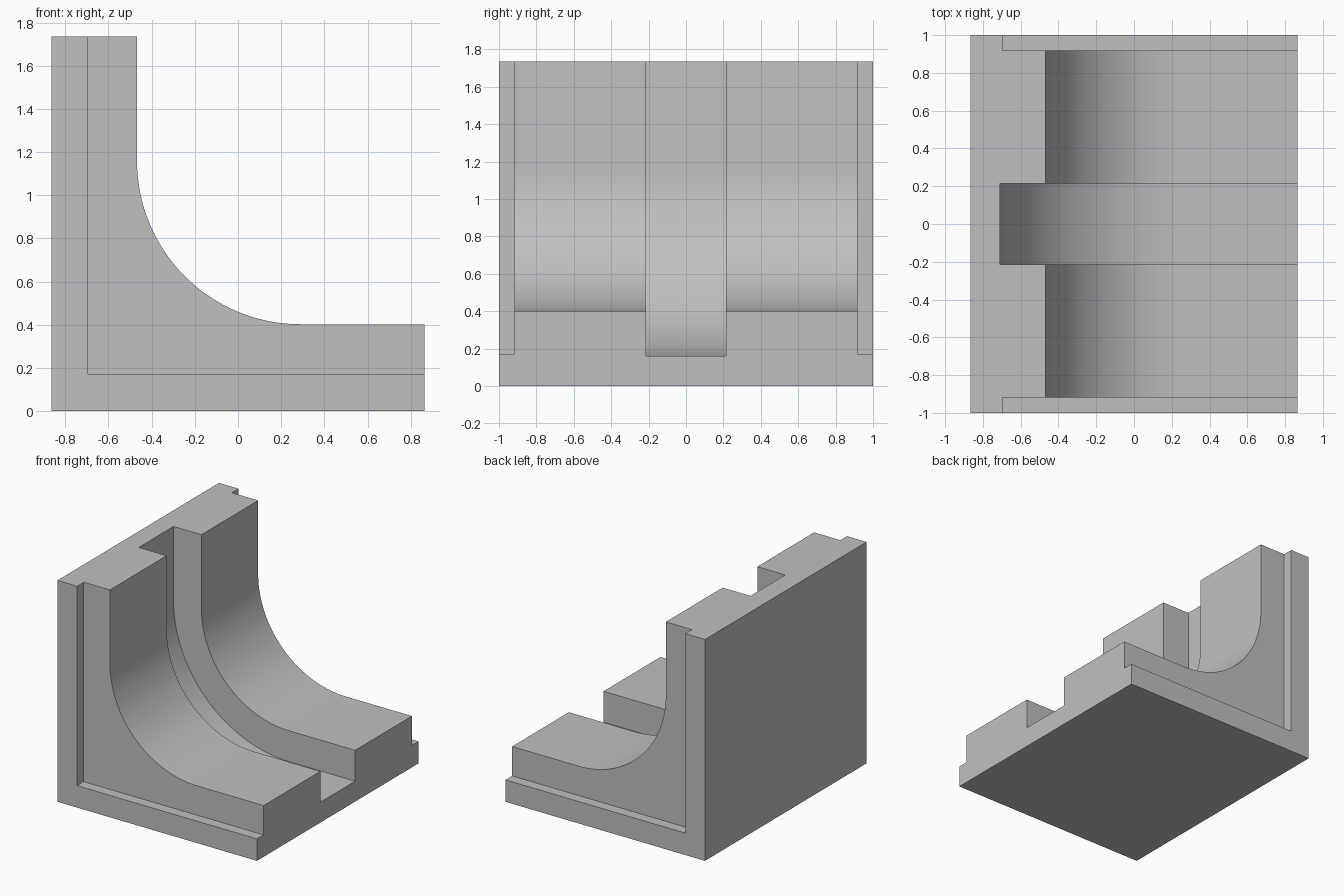
import bpy
import bmesh
from math import cos, sin, pi, radians

cube = bpy.data.objects.get("Cube")
if cube:
    bpy.data.objects.remove(cube, do_unlink=True)

HALF_X, HEIGHT, HALF_Y = 0.865, 1.735, 1.0
ARC_X, ARC_Z = 0.29, 1.16          # shared centre of both curved surfaces
SEGMENTS = 32

grey = bpy.data.materials.new("plain grey")
grey.use_nodes = True
colour = (0.53, 0.53, 0.53, 1)
grey.diffuse_color = colour
grey.node_tree.nodes["Principled BSDF"].inputs["Base Color"].default_value = colour


def cove(radius):
    """Quarter arc from the upright wall down to the floor."""
    steps = [pi + pi / 2 * i / SEGMENTS for i in range(SEGMENTS + 1)]
    return [(ARC_X + radius * cos(a), ARC_Z + radius * sin(a)) for a in steps]


def extrude_profile(name, points, y0, y1):
    """Prism from an x-z outline, running from y0 to y1."""
    bm = bmesh.new()
    face = bm.faces.new([bm.verts.new((x, y0, z)) for x, z in points])
    grown = bmesh.ops.extrude_face_region(bm, geom=[face])["geom"]
    verts = [g for g in grown if isinstance(g, bmesh.types.BMVert)]
    bmesh.ops.translate(bm, verts=verts, vec=(0, y1 - y0, 0))
    bmesh.ops.recalc_face_normals(bm, faces=bm.faces)
    mesh = bpy.data.meshes.new(name)
    bm.to_mesh(mesh)
    bm.free()
    mesh.materials.append(grey)
    obj = bpy.data.objects.new(name, mesh)
    bpy.context.collection.objects.link(obj)
    return obj


# Corner block with a coved inner face
outline = [(-HALF_X, 0), (-HALF_X, HEIGHT), (ARC_X - 0.758, HEIGHT)]
outline += cove(0.758) + [(HALF_X, ARC_Z - 0.758), (HALF_X, 0)]
block = extrude_profile("corner_block", outline, -HALF_Y, HALF_Y)

# Central channel, concentric with the cove
channel = [(ARC_X - 1, 2)] + cove(1.0) + [(1, ARC_Z - 1), (1, 2)]
cutters = [extrude_profile("channel_cutter", channel, -0.215, 0.215)]

# L-shaped rebates at both ends
rebate = [(-0.695, 0.172), (1, 0.172), (1, 2), (-0.695, 2)]
for side, name in ((-1, "front"), (1, "back")):
    y0, y1 = sorted((side * 0.918, side * 1.1))
    cutters.append(extrude_profile(name + "_rebate_cutter", rebate, y0, y1))

bpy.ops.object.select_all(action='DESELECT')
bpy.context.view_layer.objects.active = block
block.select_set(True)
for cutter in cutters:
    cutter.hide_render = True
    cut = block.modifiers.new(cutter.name, 'BOOLEAN')
    cut.operation = 'DIFFERENCE'
    cut.solver = 'EXACT'
    cut.object = cutter
    bpy.ops.object.modifier_apply(modifier=cut.name)
    bpy.data.objects.remove(cutter, do_unlink=True)

bpy.ops.object.shade_smooth_by_angle(angle=radians(20))
